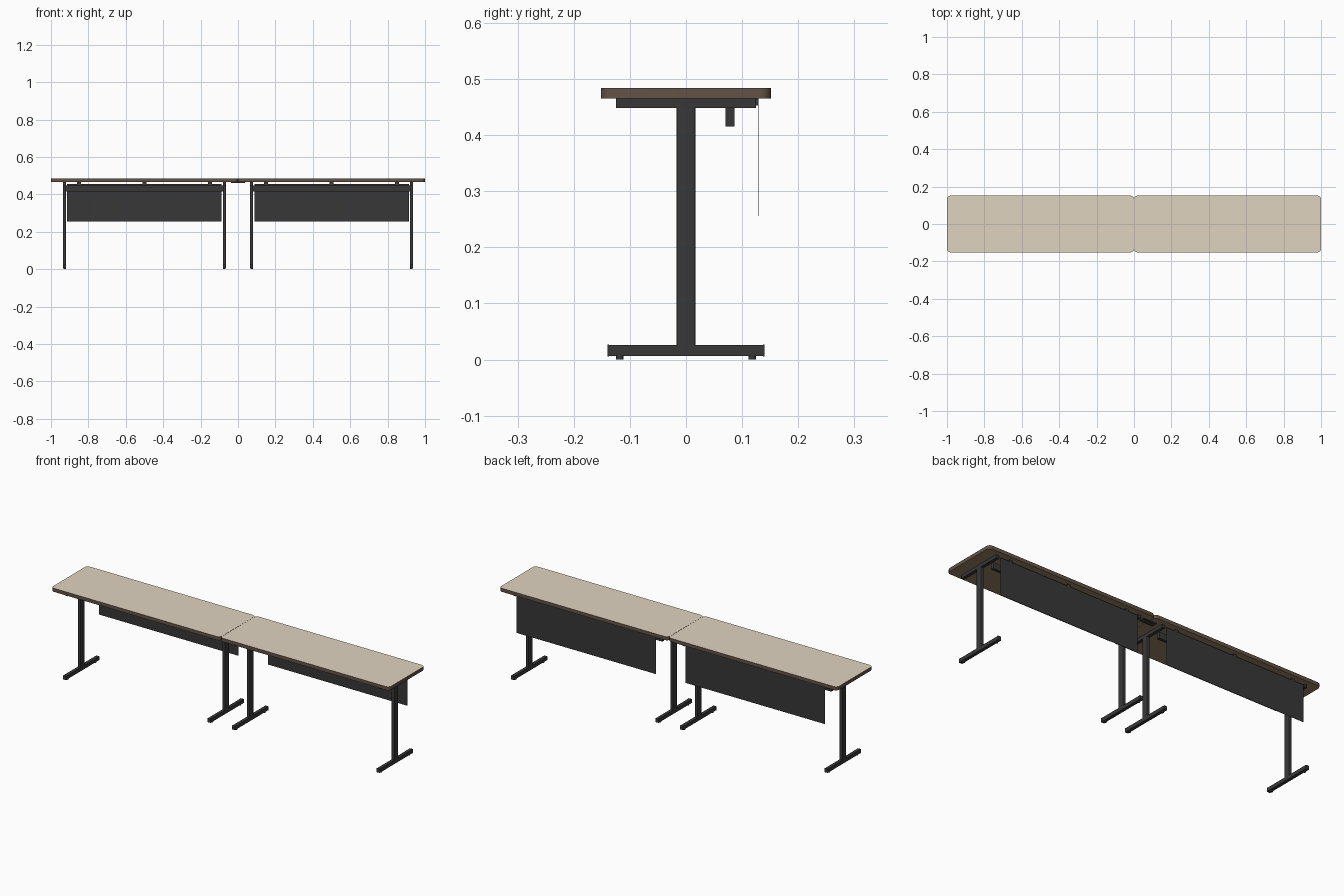
import bpy, bmesh

if "Cube" in bpy.data.objects:
    bpy.data.objects.remove(bpy.data.objects["Cube"])


def material(name, rgb):
    m = bpy.data.materials.new(name)
    m.diffuse_color = (*rgb, 1)
    m.use_nodes = True
    m.node_tree.nodes["Principled BSDF"].inputs["Base Color"].default_value = m.diffuse_color
    return m


BEIGE = material("beige laminate", (0.745, 0.655, 0.53))
EDGE = material("brown edge band", (0.125, 0.086, 0.062))
UNDER = material("brown underside", (0.30, 0.215, 0.12))
DARK = material("dark grey metal", (0.039, 0.039, 0.039))


def finish(name, bm, mats):
    me = bpy.data.meshes.new(name)
    bm.to_mesh(me)
    bm.free()
    for m in mats:
        me.materials.append(m)
    ob = bpy.data.objects.new(name, me)
    bpy.context.collection.objects.link(ob)
    return ob


def block(bm, x, y, z):
    """Add a box given (min, max) ranges to bm."""
    verts = bmesh.ops.create_cube(bm, size=1)["verts"]
    for v in verts:
        for i, (lo, hi) in enumerate((x, y, z)):
            v.co[i] = lo if v.co[i] < 0 else hi


def box(name, x, y, z, mat=DARK):
    bm = bmesh.new()
    block(bm, x, y, z)
    return finish(name, bm, [mat])


def rounded_box(name, x, y, z, radius, mats, segments=6):
    """Box with rounded vertical corners; materials are top, side, bottom."""
    bm = bmesh.new()
    block(bm, x, y, z)
    upright = [e for e in bm.edges
               if abs(e.verts[0].co.z - e.verts[1].co.z) > 1e-5]
    bmesh.ops.bevel(bm, geom=upright, offset=radius, segments=segments,
                    profile=0.5, affect='EDGES')
    bm.normal_update()
    for f in bm.faces:
        if len(mats) == 3:
            f.material_index = 1 - round(f.normal.z)
        f.smooth = abs(f.normal.z) < 0.5
    for e in bm.edges:
        if e.calc_face_angle(0) > 0.8:
            e.smooth = False
    return finish(name, bm, mats)


def leg(name, cx):
    """T-leg: top support, column, foot with end caps and glides."""
    w = 0.0085
    x = (cx - w, cx + w)
    box(name + "_top_support", x, (-0.125, 0.125), (0.448, 0.465))
    rounded_box(name + "_column", x, (-0.0165, 0.0165), (0.026, 0.448),
                0.002, [DARK], 2)
    box(name + "_foot", x, (-0.137, 0.137), (0.006, 0.026))
    for s, end in ((-1, "front"), (1, "back")):
        box(f"{name}_{end}_foot_cap", (cx - w - 0.0005, cx + w + 0.0005),
            tuple(sorted((s * 0.137, s * 0.14))), (0.0055, 0.0265))
        # Round glide under the foot
        bm = bmesh.new()
        bmesh.ops.create_cone(bm, cap_ends=True, segments=16, radius1=0.0068,
                              radius2=0.0068, depth=0.006)
        bmesh.ops.translate(bm, verts=bm.verts, vec=(cx, s * 0.118, 0.003))
        finish(f"{name}_{end}_glide", bm, [DARK])


for side, cx in (("left", -0.5), ("right", 0.5)):
    # Table top with rounded corners
    rounded_box(side + "_table_top", (cx - 0.4995, cx + 0.4995),
                (-0.1515, 0.1515), (0.465, 0.484), 0.019,
                [BEIGE, EDGE, UNDER])
    # Pair of legs
    leg(side + "_table_left_leg", cx - 0.4275)
    leg(side + "_table_right_leg", cx + 0.4275)
    # Long rail hung under the supports
    box(side + "_rail", (cx - 0.42, cx + 0.42), (0.07, 0.086), (0.415, 0.448))
    # Thin modesty panel with hanging tabs
    box(side + "_modesty_panel", (cx - 0.413, cx + 0.413),
        (0.128, 0.1288), (0.256, 0.455))
    for i, dx in enumerate((-0.35, 0, 0.35)):
        box(f"{side}_panel_tab_{i + 1}", (cx + dx - 0.01, cx + dx + 0.01),
            (0.123, 0.129), (0.453, 0.465))

# Plates joining the two tops from beneath
for end, y in (("front", -0.1), ("back", 0.1)):
    box(end + "_joining_plate", (-0.038, 0.038), (y - 0.015, y + 0.015),
        (0.461, 0.465))
